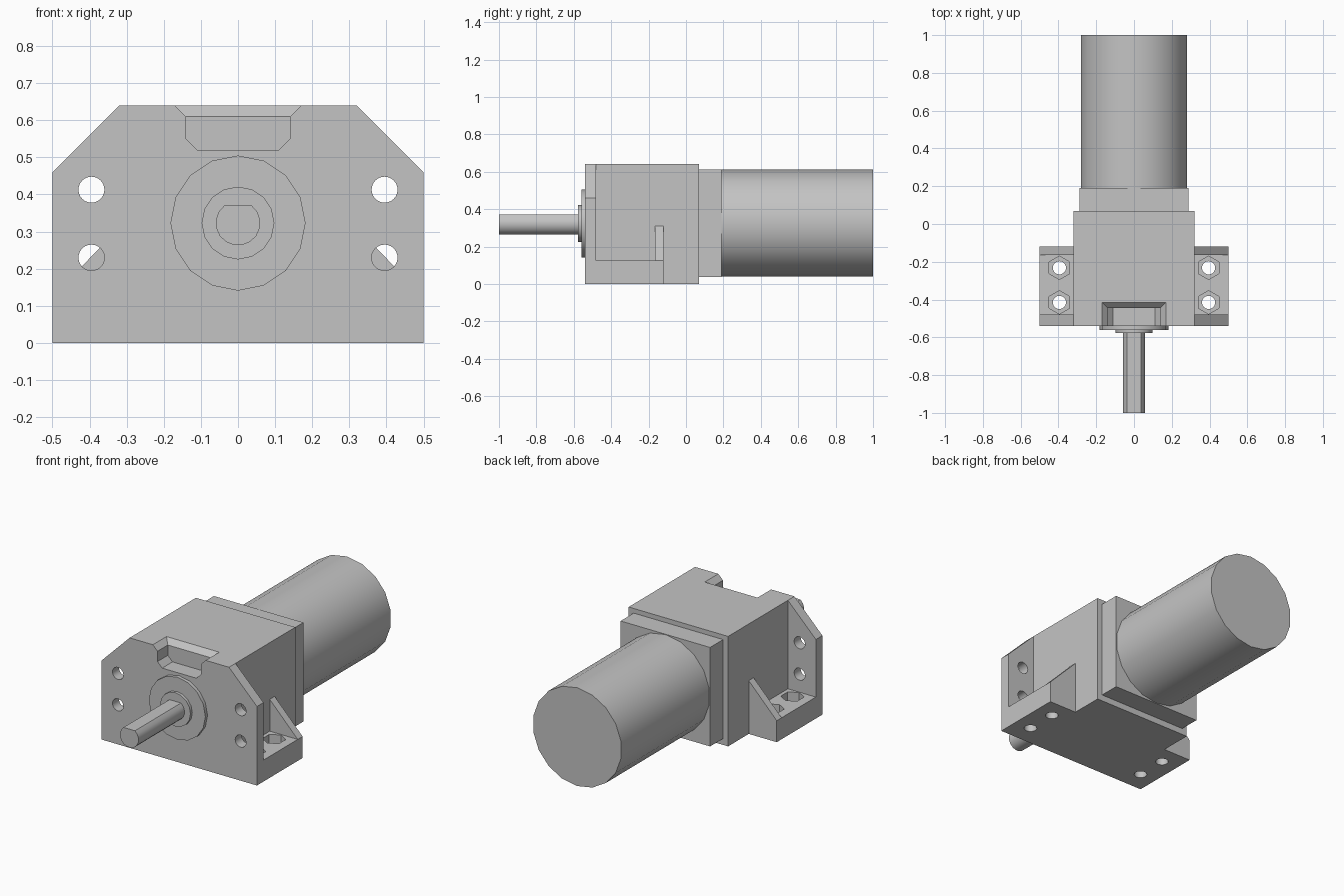
import bpy, bmesh
from math import radians, sin, cos

cube = bpy.data.objects.get("Cube")
if cube:
    bpy.data.objects.remove(cube, do_unlink=True)

GREY = (0.55, 0.55, 0.55, 1)
grey = bpy.data.materials.new("plain grey")
grey.use_nodes = True
grey.diffuse_color = GREY
grey.node_tree.nodes["Principled BSDF"].inputs["Base Color"].default_value = GREY


def loft(name, ring_a, ring_b):
    """Closed solid between two matching rings of 3D points."""
    bm = bmesh.new()
    a = [bm.verts.new(p) for p in ring_a]
    b = [bm.verts.new(p) for p in ring_b]
    bm.faces.new(a)
    bm.faces.new(b[::-1])
    n = len(a)
    for i in range(n):
        j = (i + 1) % n
        bm.faces.new((a[i], b[i], b[j], a[j]))
    bmesh.ops.recalc_face_normals(bm, faces=bm.faces)
    mesh = bpy.data.meshes.new(name)
    bm.to_mesh(mesh)
    bm.free()
    mesh.materials.append(grey)
    ob = bpy.data.objects.new(name, mesh)
    bpy.context.collection.objects.link(ob)
    return ob


def prism_y(name, pts, y0, y1):
    return loft(name, [(x, y0, z) for x, z in pts], [(x, y1, z) for x, z in pts])


def prism_z(name, pts, z0, z1):
    return loft(name, [(x, y, z0) for x, y in pts], [(x, y, z1) for x, y in pts])


def rect(x0, x1, z0, z1):
    return [(x0, z0), (x1, z0), (x1, z1), (x0, z1)]


def arc(cx, cy, r, n, start=90, sweep=360):
    """Points round an arc; a full circle does not repeat its first point."""
    steps = n if sweep == 360 else n - 1
    angles = [radians(start + sweep * i / steps) for i in range(n)]
    return [(cx + r * cos(t), cy + r * sin(t)) for t in angles]


def mirrored(half):
    return half + [(-x, z) for x, z in reversed(half)]


def combine(target, tool, operation):
    mod = target.modifiers.new("combine", 'BOOLEAN')
    mod.operation = operation
    mod.solver = 'EXACT'
    mod.object = tool
    bpy.context.view_layer.objects.active = target
    bpy.ops.object.modifier_apply(modifier=mod.name)
    bpy.data.objects.remove(tool, do_unlink=True)


FRONT, FLANGE_BACK, FOOT_BACK = -0.54, -0.48, -0.12
AXIS = 0.323

# Housing with front flange, foot and gussets
housing = prism_y("housing", rect(-0.32, 0.32, 0, 0.64), FRONT, 0.07)
flange = mirrored([(0.5, 0), (0.5, 0.46), (0.32, 0.64)])
combine(housing, prism_y("flange", flange, FRONT, FLANGE_BACK), 'UNION')
combine(housing, prism_y("foot", rect(-0.5, 0.5, 0, 0.125), FRONT, FOOT_BACK), 'UNION')
gusset = mirrored([(0.5, 0.06), (0.5, 0.125), (0.32, 0.31)])
combine(housing, prism_y("gusset", gusset, -0.165, FOOT_BACK), 'UNION')

# Notch in the top front edge, with a chamfered rim
notch = mirrored([(0.11, 0.52), (0.14, 0.55), (0.14, 0.7)])
combine(housing, prism_y("notch_cutter", notch, -0.6, -0.445), 'DIFFERENCE')


def rim(grow):
    z = 0.61 + grow
    x, y = 0.14 + grow, -0.445 + grow
    return [(-x, -0.6, z), (x, -0.6, z), (x, y, z), (-x, y, z)]


combine(housing, loft("rim_cutter", rim(0), rim(0.06)), 'DIFFERENCE')

# Mounting holes: two per side in the flange, two with nut pockets in the foot
for x in (-0.395, 0.395):
    for z in (0.23, 0.413):
        hole = prism_y("flange_cutter", arc(x, z, 0.035, 24), -0.6, -0.44)
        combine(housing, hole, 'DIFFERENCE')
    for y in (-0.232, -0.415):
        hole = prism_z("foot_cutter", arc(x, y, 0.035, 24), -0.1, 0.2)
        combine(housing, hole, 'DIFFERENCE')
        pocket = prism_z("nut_cutter", arc(x, y, 0.062, 6), 0.07, 0.16)
        combine(housing, pocket, 'DIFFERENCE')

# Drive parts along the axis
parts = [
    housing,
    prism_y("gearbox_plate", rect(-0.288, 0.288, 0.037, 0.613), 0.07, 0.19),
    prism_y("motor_can", arc(0, 0.325, 0.286, 18), 0.19, 1.0),
    prism_y("front_boss", arc(0, AXIS, 0.182, 16), -0.56, FRONT),
    prism_y("shaft_collar", arc(0, AXIS, 0.098, 16), -0.577, -0.56),
    prism_y("output_shaft", arc(0, AXIS, 0.06, 14, 128, 284), -1.0, -0.577),
]

bpy.ops.object.select_all(action='DESELECT')
for ob in parts:
    ob.select_set(True)
bpy.context.view_layer.objects.active = housing
bpy.ops.object.shade_smooth_by_angle(angle=radians(30))
